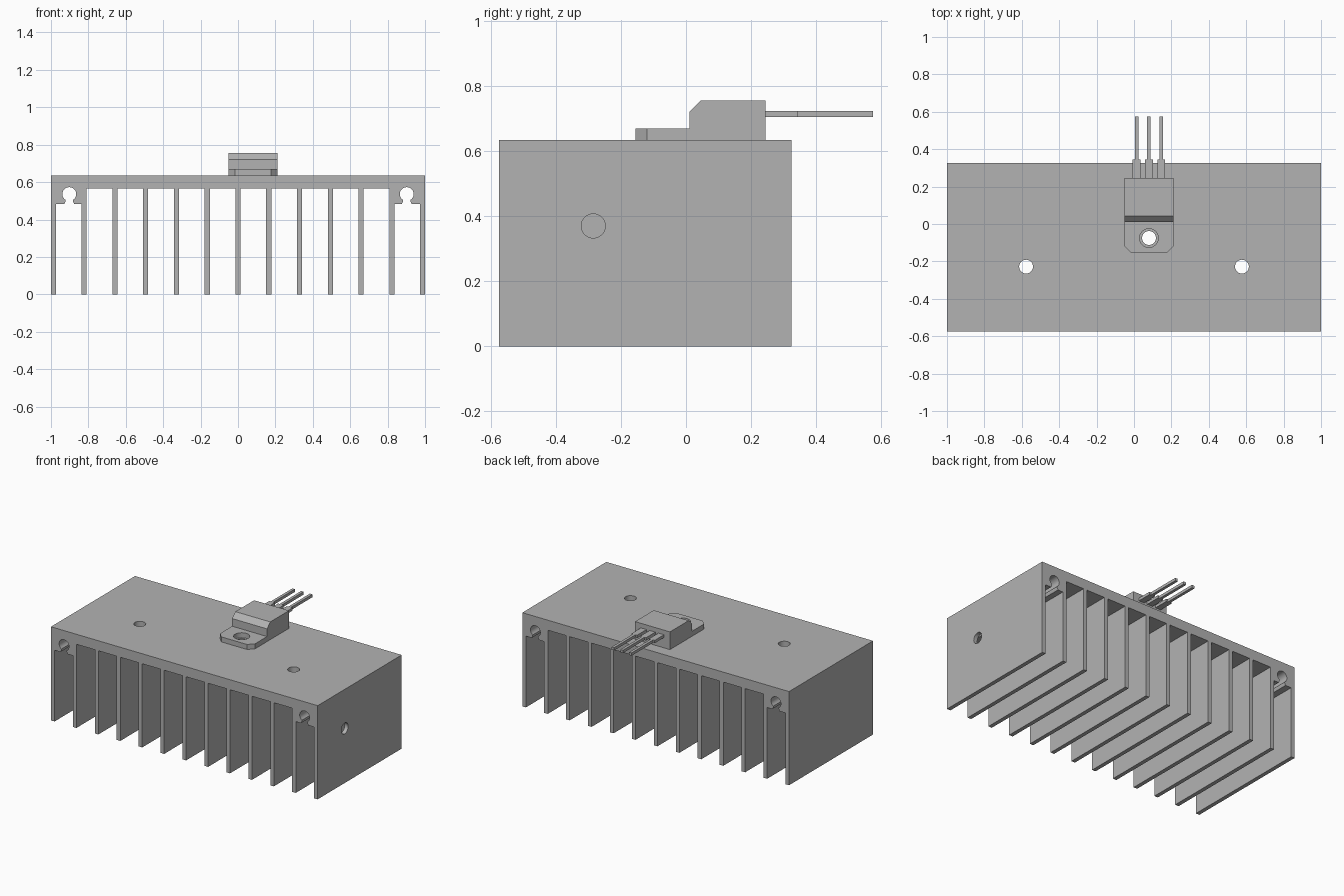
import bpy, bmesh, math
from mathutils import Matrix, Vector

cube = bpy.data.objects.get("Cube")
if cube:
    bpy.data.objects.remove(cube, do_unlink=True)

grey = bpy.data.materials.new("aluminium_grey")
grey.use_nodes = True
COLOUR = (0.448, 0.448, 0.448, 1)
grey.diffuse_color = COLOUR
grey.node_tree.nodes["Principled BSDF"].inputs["Base Color"].default_value = COLOUR


def finish(name, bm):
    bmesh.ops.recalc_face_normals(bm, faces=bm.faces[:])
    mesh = bpy.data.meshes.new(name)
    bm.to_mesh(mesh)
    bm.free()
    mesh.materials.append(grey)
    obj = bpy.data.objects.new(name, mesh)
    bpy.context.collection.objects.link(obj)
    return obj


def prism(name, outline, axis, start, end):
    """Extrude a 2D outline along an axis; outline uses the other two axes in order."""
    bm = bmesh.new()
    verts = []
    for p in outline:
        co = list(p)
        co.insert(axis, start)
        verts.append(bm.verts.new(co))
    face = bm.faces.new(verts)
    geom = bmesh.ops.extrude_face_region(bm, geom=[face])["geom"]
    step = Vector((0, 0, 0))
    step[axis] = end - start
    bmesh.ops.translate(bm, vec=step, verts=[v for v in geom if isinstance(v, bmesh.types.BMVert)])
    return finish(name, bm)


def drill(obj, centre, radius, depth, axis="Z"):
    """Cut a round hole and discard the cutter."""
    bm = bmesh.new()
    rot = Matrix.Rotation(math.pi / 2, 4, "Y") if axis == "X" else Matrix()
    bmesh.ops.create_cone(bm, cap_ends=True, segments=32, radius1=radius, radius2=radius,
                          depth=depth, matrix=Matrix.Translation(centre) @ rot)
    cutter = finish("hole_cutter", bm)
    cutter.hide_render = True
    mod = obj.modifiers.new("hole", "BOOLEAN")
    mod.operation, mod.solver, mod.object = "DIFFERENCE", "EXACT", cutter
    bpy.context.view_layer.objects.active = obj
    bpy.ops.object.modifier_apply(modifier=mod.name)
    bpy.data.objects.remove(cutter, do_unlink=True)


def smooth(obj):
    bpy.ops.object.select_all(action="DESELECT")
    obj.select_set(True)
    bpy.context.view_layer.objects.active = obj
    bpy.ops.object.shade_smooth_by_angle(angle=math.radians(30))


# Heat sink section: plate, fins and a screw channel at either end
TOP, PLATE, BLOCK = 0.635, 0.567, 0.483
FRONT, BACK = -0.575, 0.325
CX, CZ, CR = 0.902, 0.536, 0.037


def screw_channel(cx):
    """Keyhole open at the bottom, listed from left to right."""
    half = math.asin(0.02 / CR)
    pts = [(cx - 0.027, BLOCK), (cx - 0.02, BLOCK + 0.014)]
    a0, a1 = -math.pi / 2 - half, -1.5 * math.pi - (math.pi - half)
    for i in range(25):
        a = a0 + (a1 - a0) * i / 24
        pts.append((cx + CR * math.cos(a), CZ + CR * math.sin(a)))
    return pts + [(cx + 0.02, BLOCK + 0.014), (cx + 0.027, BLOCK)]


fins = [(-1, -0.973)] + [(i * 0.1645 - 0.0135, i * 0.1645 + 0.0135) for i in range(-5, 6)] + [(0.973, 1)]
outline = [(-1, TOP)]
for i, (left, right) in enumerate(fins):
    outline += [(left, 0), (right, 0)]
    if i == len(fins) - 1:
        break
    end_gap = i in (0, len(fins) - 2)
    roof = BLOCK if end_gap else PLATE
    outline.append((right, roof))
    if end_gap:
        outline += screw_channel(-CX if i == 0 else CX)
    outline.append((fins[i + 1][0], roof))
outline.append((1, TOP))
sink = prism("heat_sink", outline, 1, FRONT, BACK)

# Mounting holes in the plate, and one in the right end fin
PX, HOLE_Y = 0.08, -0.075
for x, y in ((-0.577, -0.228), (0.577, -0.228), (PX, HOLE_Y)):
    drill(sink, (x, y, 0.6), 0.037, 0.2)
drill(sink, (1, -0.285, 0.37), 0.037, 0.1, "X")
smooth(sink)

# Mounting tab with clipped corners
W, C = 0.131, 0.035
tab = prism("mounting_tab", [(PX - W, 0.01), (PX - W, -0.155 + C), (PX - W + C, -0.155),
                             (PX + W - C, -0.155), (PX + W, -0.155 + C), (PX + W, 0.01)],
            2, TOP, 0.669)
drill(tab, (PX, HOLE_Y, 0.65), 0.05, 0.2)
smooth(tab)

# Package body with a bevelled front edge
prism("package_body", [(0.01, TOP), (0.245, TOP), (0.245, 0.755), (0.044, 0.755), (0.01, 0.721)],
      0, PX - W, PX + W)

# Three leads, wide at the root and narrow at the tip
for n, offset in (("left", 0.066), ("middle", 0), ("right", -0.066)):
    x = PX + offset
    prism(n + "_lead", [(x - 0.021, 0.245), (x - 0.021, 0.345), (x - 0.0095, 0.345), (x - 0.0095, 0.575),
                        (x + 0.0095, 0.575), (x + 0.0095, 0.345), (x + 0.021, 0.345), (x + 0.021, 0.245)],
          2, 0.705, 0.724)
